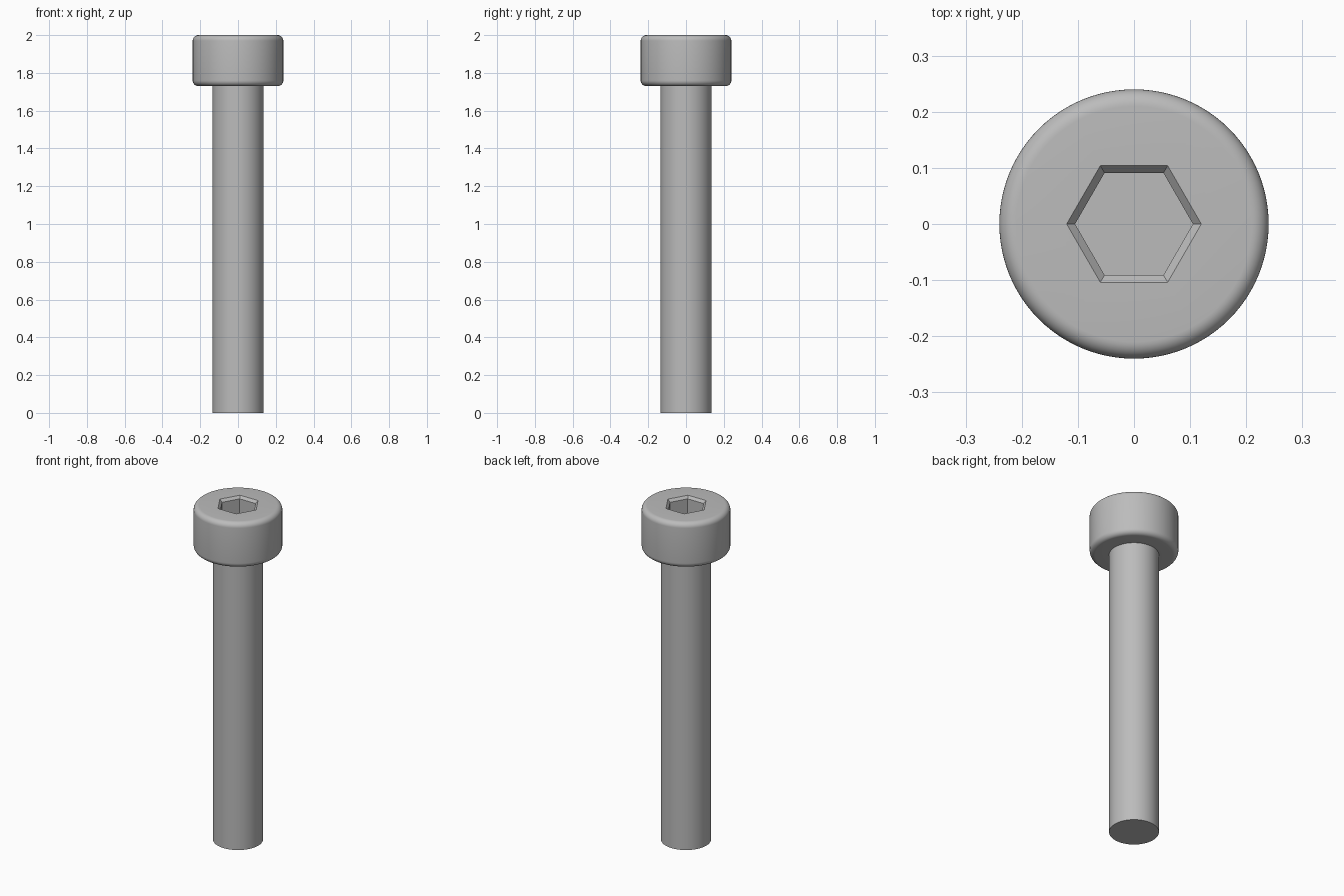
import bpy
import bmesh
from math import pi, sin, cos, radians

cube = bpy.data.objects.get("Cube")
if cube:
    bpy.data.objects.remove(cube, do_unlink=True)

SEGMENTS = 96
HEAD_R, HEAD_BOTTOM, HEAD_TOP = 0.24, 1.73, 2.0
SHANK_R, FILLET = 0.135, 0.03

steel = bpy.data.materials.new("grey steel")
steel.use_nodes = True
steel.diffuse_color = (0.5, 0.5, 0.5, 1)
steel.node_tree.nodes["Principled BSDF"].inputs["Base Color"].default_value = (0.5, 0.5, 0.5, 1)


def radius_at(radius, angle, hexagonal):
    """Round rings keep their radius; hexagonal ones follow flat sides."""
    if not hexagonal:
        return radius
    return radius * cos(pi / 6) / cos(angle % (pi / 3) - pi / 6)


def turned_part(name, rings, cap_start=False, cap_end=False):
    """Skin a stack of (radius, z, hexagonal) rings, listed from bottom outwards and up."""
    bm = bmesh.new()
    loops = []
    for radius, z, hexagonal in rings:
        loop = []
        for i in range(SEGMENTS):
            a = 2 * pi * i / SEGMENTS
            r = radius_at(radius, a, hexagonal)
            loop.append(bm.verts.new((r * cos(a), r * sin(a), z)))
        loops.append(loop)
    for low, high in zip(loops, loops[1:]):
        for i in range(SEGMENTS):
            j = (i + 1) % SEGMENTS
            bm.faces.new((low[i], low[j], high[j], high[i]))
    if cap_start:
        bm.faces.new(loops[0][::-1])
    if cap_end:
        bm.faces.new(loops[-1])
    mesh = bpy.data.meshes.new(name)
    bm.to_mesh(mesh)
    bm.free()
    mesh.materials.append(steel)
    obj = bpy.data.objects.new(name, mesh)
    bpy.context.collection.objects.link(obj)
    bpy.ops.object.select_all(action="DESELECT")
    obj.select_set(True)
    bpy.context.view_layer.objects.active = obj
    bpy.ops.object.shade_smooth_by_angle(angle=radians(30))
    return obj


def fillet(z_centre, start):
    """Quarter-round rings at the rim of the head."""
    return [(HEAD_R - FILLET + FILLET * cos(start + k * pi / 16),
             z_centre + FILLET * sin(start + k * pi / 16), False) for k in range(9)]


# Plain cylindrical shank, closed at its tip
turned_part("shank", [(SHANK_R, 0, False), (SHANK_R, HEAD_BOTTOM, False)], cap_start=True)

# Rounded head with a chamfered hexagonal socket
head = [(SHANK_R, HEAD_BOTTOM, False)]
head += fillet(HEAD_BOTTOM + FILLET, -pi / 2)
head += fillet(HEAD_TOP - FILLET, 0)
head += [(0.12, HEAD_TOP, True), (0.105, HEAD_TOP - 0.015, True), (0.105, HEAD_TOP - 0.13, True)]
turned_part("socket_head", head, cap_end=True)
